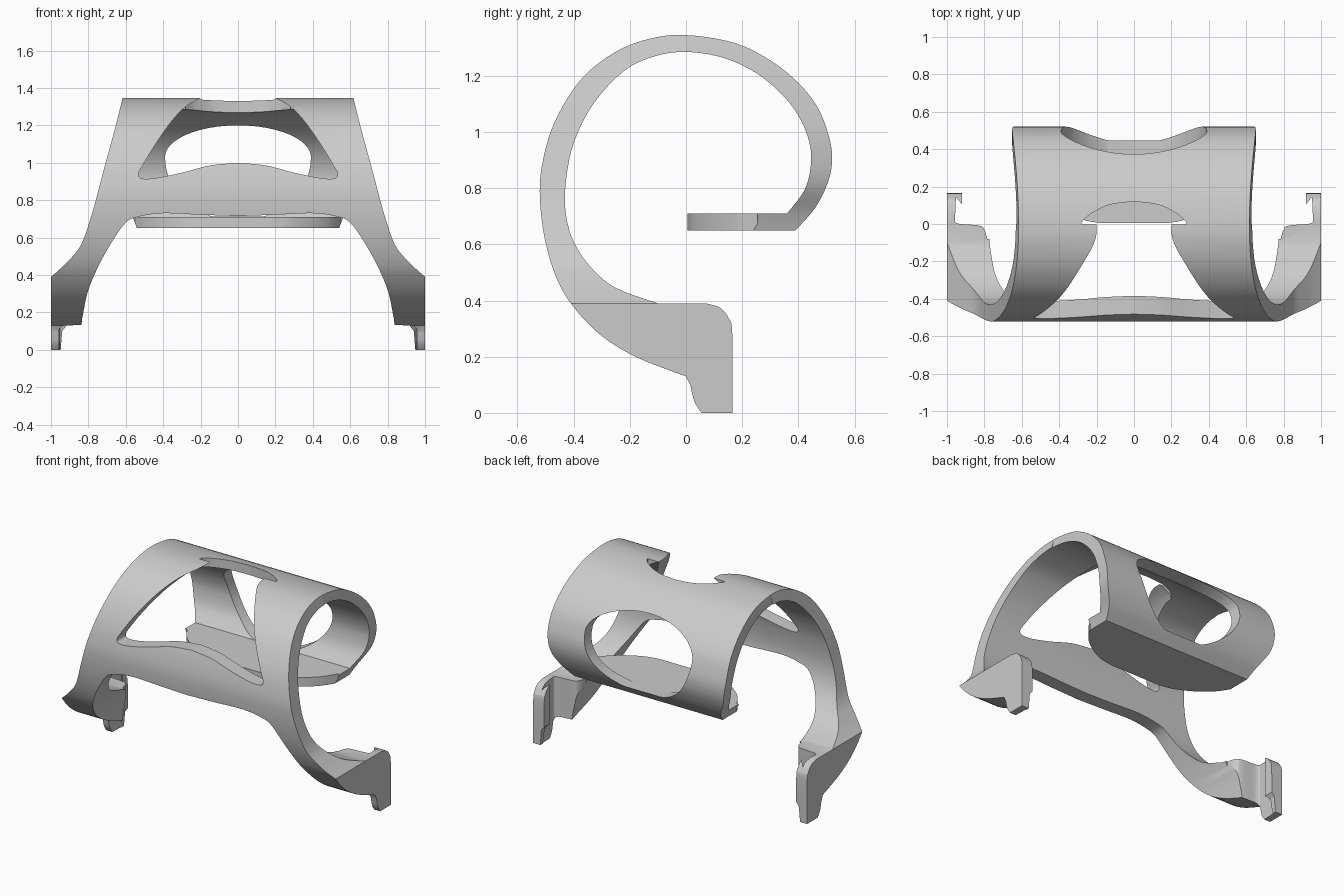
import bpy, bmesh, math

if "Cube" in bpy.data.objects:
    bpy.data.objects.remove(bpy.data.objects["Cube"], do_unlink=True)

grey = bpy.data.materials.new("plain_grey")
grey.use_nodes = True
GREY = (0.6, 0.6, 0.6, 1)
grey.diffuse_color = GREY
grey.node_tree.nodes["Principled BSDF"].inputs["Base Color"].default_value = GREY


def smooth(pts, n=5):
    """Smooth curve through the given points."""
    ext = [pts[0]] + pts + [pts[-1]]
    out = []
    for a, b, c, d in zip(ext, ext[1:], ext[2:], ext[3:]):
        for i in range(n):
            t = i / n
            out.append(tuple(
                0.5 * (2 * q + (r - p) * t + (2 * p - 5 * q + 4 * r - s) * t * t
                       + (3 * q - p - 3 * r + s) * t ** 3)
                for p, q, r, s in zip(a, b, c, d)))
    return out + [pts[-1]]


def mirrored(half):
    """Close a half outline that starts and ends near x = 0."""
    return half + [(-x, v) for x, v in reversed(half) if x > 1e-5]


def prism(name, outline, axis, lo, hi):
    """Extrude a 2D outline along an axis."""
    place = {"x": lambda u, v: (lo, u, v),
             "y": lambda u, v: (u, lo, v),
             "z": lambda u, v: (u, v, lo)}[axis]
    bm = bmesh.new()
    face = bm.faces.new([bm.verts.new(place(u, v)) for u, v in outline])
    new = bmesh.ops.extrude_face_region(bm, geom=[face])["geom"]
    step = [(hi - lo) * (axis == k) for k in "xyz"]
    bmesh.ops.translate(bm, vec=step, verts=[e for e in new if isinstance(e, bmesh.types.BMVert)])
    bmesh.ops.recalc_face_normals(bm, faces=bm.faces)
    mesh = bpy.data.meshes.new(name)
    bm.to_mesh(mesh)
    bm.free()
    obj = bpy.data.objects.new(name, mesh)
    bpy.context.collection.objects.link(obj)
    return obj


# Side profile: curled shell with a shelf at the back and a foot below
outer = smooth([(.39, .65), (.46, .73), (.505, .82), (.52, .9), (.51, .98), (.47, 1.085),
                (.4, 1.175), (.3, 1.255), (.17, 1.318), (0, 1.345), (-.13, 1.332),
                (-.26, 1.28), (-.38, 1.18), (-.47, 1.03), (-.513, .88), (-.52, .76),
                (-.503, .62), (-.465, .49), (-.41, .39), (-.31, .282), (-.18, .2), (0, .13)])
foot = (smooth([(.015, .1), (.03, .04), (.055, 0)])
        + smooth([(.165, 0), (.165, .28), (.15, .34), (.12, .375), (.07, .39)]))
inner = smooth([(-.1, .39), (-.25, .445), (-.34, .52), (-.4, .61), (-.428, .71), (-.428, .82),
                (-.4, .96), (-.33, 1.1), (-.22, 1.218), (-.11, 1.27), (0, 1.285), (.13, 1.265),
                (.25, 1.21), (.35, 1.125), (.41, 1.04), (.442, .95), (.443, .87), (.42, .79), (.36, .71)])
body = prism("cradle_body", outer + foot + inner + [(.005, .71), (.005, .65)], "x", -1, 1)
body.data.materials.append(grey)

cutters = []


def cut(name, outline, axis, lo, hi, both=False):
    cutters.append(prism(name, outline, axis, lo, hi))
    if both:
        cutters.append(prism(name, [(-u, v) for u, v in outline], axis, lo, hi))


# Flared outer sides at the front, barrel sides at the back
cut("front_side_cutter",
    smooth([(.59, 1.45), (.617, 1.345), (.66, 1.175), (.725, .935), (.78, .73), (.84, .56),
            (.92, .463), (1, .39), (1.1, .31)]) + [(1.1, 1.45)], "y", -1, 0, True)
cut("back_side_cutter",
    smooth([(.59, 1.45), (.617, 1.345), (.638, 1.2), (.65, 1.05), (.648, .94), (.625, .82),
            (.565, .71), (.53, .62)]) + [(1.1, .62), (1.1, 1.45)], "y", 0, 1, True)

# Arch between the legs
cut("arch_cutter",
    mirrored(smooth([(0, .715), (.2, .722), (.4, .73), (.53, .712), (.6, .68), (.675, .575),
                     (.745, .45), (.8, .32), (.825, .21), (.837, .12), (.84, -.1)])), "y", -1, 0)

# Front window and the scoop behind it
cut("window_cutter",
    mirrored([(0, 1.4), (.14, 1.4)]
             + smooth([(.2, 1.345), (.28, 1.3), (.36, 1.215), (.45, 1.085), (.51, .985), (.533, .94),
                       (.515, .916), (.44, .918), (.3, .947), (.15, .985), (0, 1)])), "y", -1, 0)
cut("scoop_cutter",
    mirrored([(0, -.002), (.28, -.002)] + smooth([(.28, .01), (.23, .055), (.13, .103), (0, .12)])),
    "z", 1.1, 1.5)

# Rounded back opening with a flat sill on the shelf
hole = []
for i in range(64):
    a = math.tau * i / 64
    z = 1.03 + math.sin(a) * (.17 if a < math.pi else .34)
    if z > .712:
        hole.append((.39 * math.cos(a), z))
    elif not hole or hole[-1][1] > .713:
        hole += [(-.13, .712), (.13, .712)]
cut("back_opening_cutter", hole, "y", .2, 1)

# Rounded front corners of the shelf
cut("shelf_corner_cutter",
    smooth([(.17, .004), (.28, .025), (.4, .088), (.49, .165), (.55, .255)])
    + [(.7, .255), (.7, -.05), (.17, -.05)], "z", .6, .8, True)

# Hooked clip at the back of each foot
cut("clip_cutter",
    mirrored([(0, .3), (.92, .3), (.92, .105), (.952, .145)]
             + smooth([(.957, .03), (.945, .003), (.83, -.008), (.8, -.03), (.785, -.08)])
             + [(0, -.08)]), "z", -.1, .5)
cut("clip_tip_cutter",
    mirrored([(0, .125), (.92, .125), (.94, .1), (.948, 0), (.948, -.1), (0, -.1)]), "y", -.1, 1)

# Carve the body, then drop the cutters
bpy.context.view_layer.objects.active = body
for c in cutters:
    mod = body.modifiers.new(c.name, "BOOLEAN")
    mod.operation = "DIFFERENCE"
    mod.solver = "EXACT"
    mod.object = c
    bpy.ops.object.modifier_apply(modifier=mod.name)
for c in cutters:
    bpy.data.objects.remove(c, do_unlink=True)

for o in bpy.context.selected_objects:
    o.select_set(False)
body.select_set(True)
bpy.ops.object.shade_smooth_by_angle(angle=math.radians(25))
